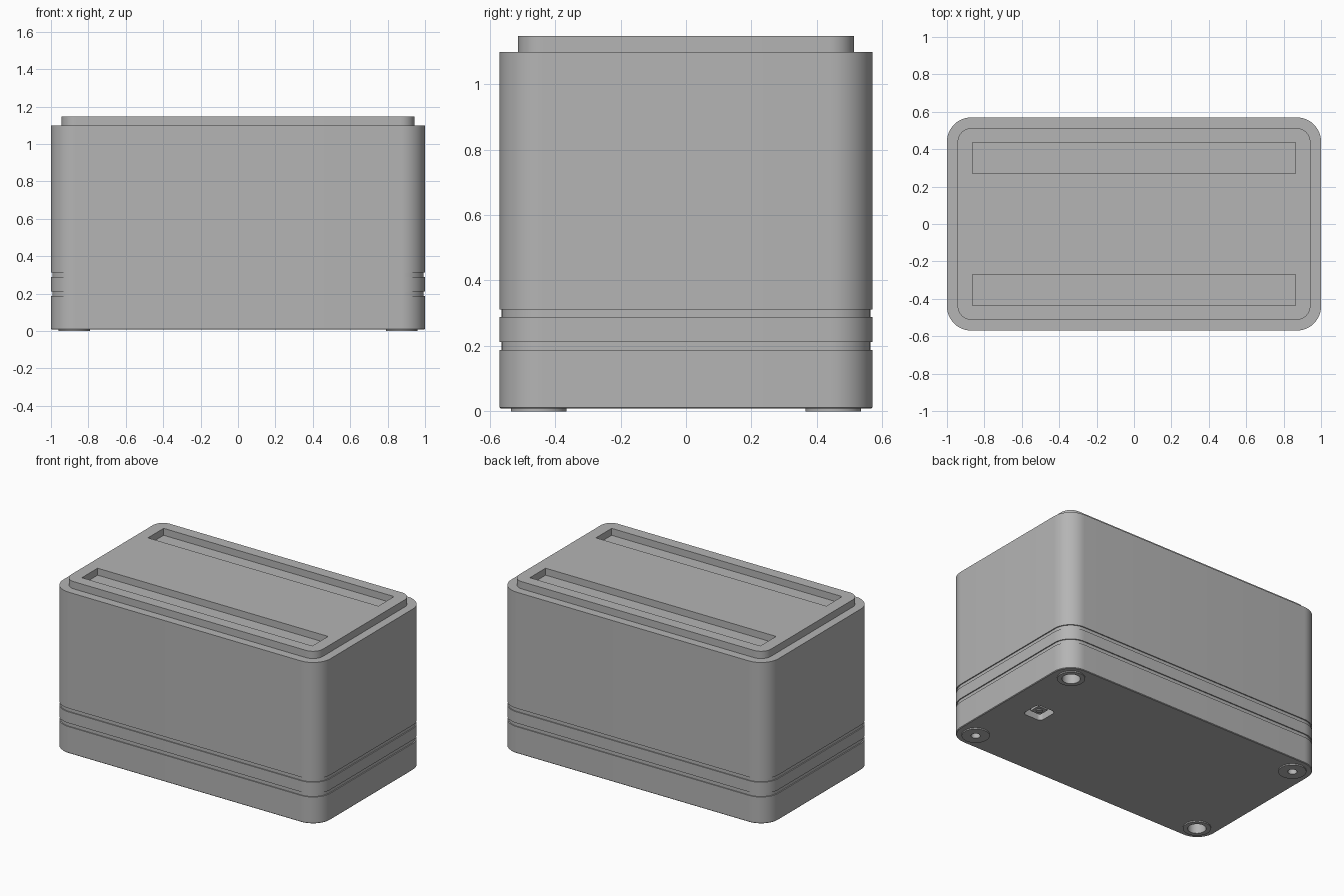
import bpy, bmesh, math

cube = bpy.data.objects.get("Cube")
if cube:
    bpy.data.objects.remove(cube, do_unlink=True)

grey = bpy.data.materials.new("plain grey")
grey.use_nodes = True
colour = (0.46, 0.46, 0.46, 1)
grey.diffuse_color = colour
grey.node_tree.nodes["Principled BSDF"].inputs["Base Color"].default_value = colour


def rounded_rect(hx, hy, r, steps=12):
    pts = []
    for i, (sx, sy) in enumerate([(1, 1), (-1, 1), (-1, -1), (1, -1)]):
        for k in range(steps + 1):
            a = math.pi / 2 * (i + k / steps)
            pts.append((sx * (hx - r) + r * math.cos(a), sy * (hy - r) + r * math.sin(a)))
    return pts


def loft(name, hx, hy, r, levels, at=(0, 0)):
    """Closed rounded block; levels are (height, inset) pairs from the bottom up."""
    bm = bmesh.new()
    rings = []
    for z, inset in levels:
        outline = rounded_rect(hx - inset, hy - inset, r - inset)
        rings.append([bm.verts.new((x + at[0], y + at[1], z)) for x, y in outline])
    for low, high in zip(rings, rings[1:]):
        for i in range(len(low)):
            j = (i + 1) % len(low)
            bm.faces.new((low[i], low[j], high[j], high[i]))
    bm.faces.new(rings[0][::-1])
    bm.faces.new(rings[-1])
    return finish(name, bm)


def cylinder(name, r, z0, z1, at):
    bm = bmesh.new()
    bmesh.ops.create_cone(bm, cap_ends=True, segments=40, radius1=r, radius2=r, depth=z1 - z0)
    bmesh.ops.translate(bm, verts=bm.verts, vec=(at[0], at[1], (z0 + z1) / 2))
    return finish(name, bm)


def box(name, size, at):
    bm = bmesh.new()
    bmesh.ops.create_cube(bm, size=1)
    bmesh.ops.scale(bm, verts=bm.verts, vec=size)
    bmesh.ops.translate(bm, verts=bm.verts, vec=at)
    return finish(name, bm)


def finish(name, bm):
    mesh = bpy.data.meshes.new(name)
    bm.to_mesh(mesh)
    bm.free()
    mesh.materials.append(grey)
    ob = bpy.data.objects.new(name, mesh)
    bpy.context.collection.objects.link(ob)
    return ob


def activate(ob):
    bpy.ops.object.select_all(action='DESELECT')
    ob.select_set(True)
    bpy.context.view_layer.objects.active = ob


def cut(ob, cutters):
    for cutter in cutters:
        mod = ob.modifiers.new("cut", 'BOOLEAN')
        mod.operation = 'DIFFERENCE'
        mod.solver = 'EXACT'
        mod.object = cutter
        activate(ob)
        bpy.ops.object.modifier_apply(modifier=mod.name)
    for cutter in cutters:
        bpy.data.objects.remove(cutter, do_unlink=True)


# Main housing with two shallow grooves running around it
BASE, TOP, LID_TOP = 0.008, 1.098, 1.147
levels = [(BASE, 0.004), (BASE + 0.004, 0)]
for z in (0.2, 0.3):
    levels += [(z - 0.012, 0), (z - 0.012, 0.007), (z + 0.012, 0.007), (z + 0.012, 0)]
levels.append((TOP, 0))
housing = loft("housing", 1.0, 0.57, 0.13, levels)

# Raised lid with two long slots
lid = loft("lid", 0.943, 0.513, 0.075, [(TOP - 0.01, 0), (LID_TOP, 0)])
cut(lid, [box("slot_cutter", (1.725, 0.168, 0.1), (0, s * 0.353, TOP + 0.052)) for s in (1, -1)])

# Corner feet with screw holes, wider on one diagonal
parts = [housing, lid]
hole_cutters = []
for sx in (1, -1):
    for sy in (1, -1):
        at = (sx * 0.875, sy * 0.45)
        hole = 0.056 if sx == sy else 0.028
        foot = cylinder("foot", 0.085, 0, BASE + 0.002, at)
        cut(foot, [cylinder("foot_cutter", hole, -0.05, 0.05, at)])
        parts.append(foot)
        hole_cutters.append(cylinder("hole_cutter", hole, -0.05, 0.07, at))

# Recessed socket on the underside with a small connector inside
PORT = (0.75, 0)
hole_cutters.append(loft("port_cutter", 0.07, 0.07, 0.025, [(-0.05, 0), (0.06, 0)], PORT))
cut(housing, hole_cutters)
parts.append(box("socket_block", (0.075, 0.075, 0.04), (PORT[0], PORT[1], 0.045)))
parts.append(cylinder("socket_pin", 0.02, 0.018, 0.04, PORT))

for ob in parts:
    activate(ob)
    bpy.ops.object.shade_smooth_by_angle(angle=math.radians(30))
